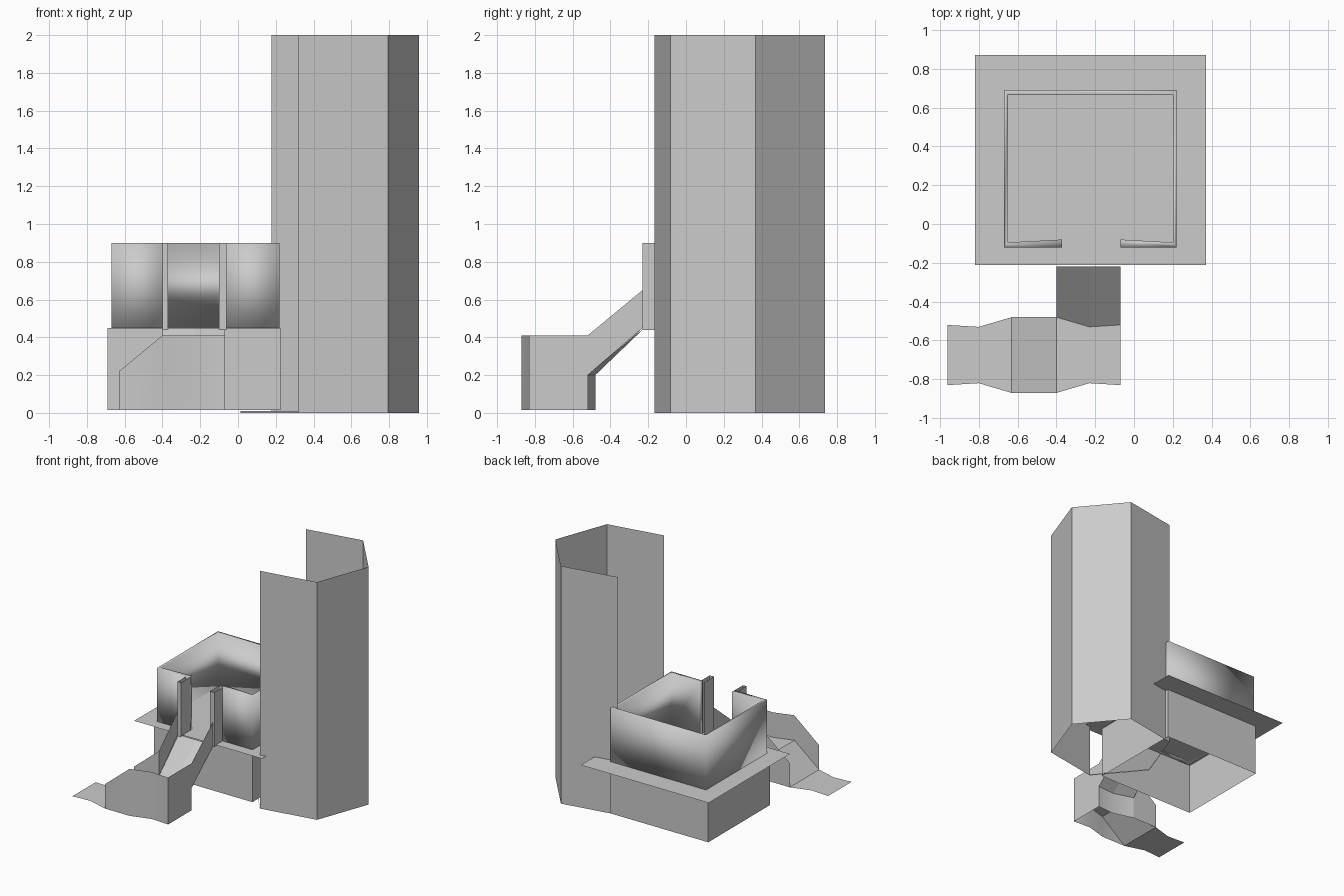
import bpy, bmesh, math

if "Cube" in bpy.data.objects:
    bpy.data.objects.remove(bpy.data.objects["Cube"])


def make(name, strips, smooth=None):
    """Join ribbons, each a pair of matching point rows, into one sheet object."""
    bm = bmesh.new()
    for low, high in strips:
        a = [bm.verts.new(p) for p in low]
        b = [bm.verts.new(p) for p in high]
        for i in range(len(a) - 1):
            bm.faces.new((a[i], a[i + 1], b[i + 1], b[i]))
    bmesh.ops.remove_doubles(bm, verts=bm.verts, dist=0.0005)
    bmesh.ops.recalc_face_normals(bm, faces=bm.faces)
    me = bpy.data.meshes.new(name)
    bm.to_mesh(me)
    bm.free()
    ob = bpy.data.objects.new(name, me)
    bpy.context.collection.objects.link(ob)
    if smooth:
        bpy.ops.object.select_all(action='DESELECT')
        ob.select_set(True)
        bpy.context.view_layer.objects.active = ob
        if smooth == 'all':
            bpy.ops.object.shade_smooth()
        else:
            bpy.ops.object.shade_smooth_by_angle(angle=math.radians(smooth))
    return ob


def at(pts, z):
    return [(x, y, z) for x, y in pts]


def upright(pts, z0, z1):
    return at(pts, z0), at(pts, z1)


G = 0.015   # lowest level of box and slide
P = 0.45    # deck level

# Hexagonal column, two sides open apart from a thin sill
hexa = [(0.485 + 0.48 * math.cos(math.radians(-110 + 60 * k)),
         0.285 + 0.48 * math.sin(math.radians(-110 + 60 * k))) for k in range(7)]
make("column_walls", [upright(hexa[:5], 0, 2)])
make("column_sill", [upright(hexa[4:], 0, 0.01)])

# Deck and open-bottomed base box
make("deck", [(at([(-0.82, -0.21), (0.37, -0.21)], P), at([(-0.82, 0.87), (0.37, 0.87)], P))])
box = [(-0.69, -0.13), (0.225, -0.13), (0.225, 0.69), (-0.69, 0.69), (-0.69, -0.13)]
make("base_box", [upright(box, G, P)])

# C-shaped railing wall with softly shaded corners
outer = [(-0.37, -0.12), (-0.67, -0.12), (-0.67, 0.69), (0.22, 0.69), (0.22, -0.12), (-0.07, -0.12)]
inner = [(-0.37, -0.08), (-0.65, -0.095), (-0.65, 0.665), (0.2, 0.665), (0.2, -0.095), (-0.07, -0.08)]
make("railing", [upright(outer, P, 0.9), upright(inner, P, 0.9),
                 (at(outer, 0.9), at(inner, 0.9)), (at(outer, P), at(inner, P)),
                 upright([outer[0], inner[0]], P, 0.9),
                 upright([outer[-1], inner[-1]], P, 0.9)], 'all')

# Hollow door posts
for side, x0, x1 in (("left", -0.40, -0.37), ("right", -0.10, -0.06)):
    make("post_" + side, [upright([(x0, -0.10), (x0, -0.23), (x1, -0.23), (x1, -0.10)], 0.44, 0.9)])

# Slide floor: chute, landing, side slope and flat exit
chute_end = [(-0.40, -0.48, 0.2), (-0.23, -0.53, 0.2), (-0.07, -0.52, 0.2)]
chute_top = [(-0.40, -0.22, P), (-0.23, -0.22, P), (-0.07, -0.22, P)]
back = chute_end[::-1] + [(-0.63, -0.48, G), (-0.80, -0.53, G), (-0.96, -0.52, G)]
front = [(-0.07, -0.83, 0.2), (-0.23, -0.82, 0.2), (-0.40, -0.87, 0.2),
         (-0.63, -0.87, G), (-0.80, -0.82, G), (-0.96, -0.83, G)]
make("slide_floor", [(chute_top, chute_end), (back, front)])

# Slide walls: outer wall around the turn, back skirt, inner wall and chute sides
turn = [(-0.07, -0.52), (-0.07, -0.83), (-0.23, -0.82), (-0.40, -0.87), (-0.63, -0.87)]
turn_top = at(turn[:4], 0.41) + [(-0.63, -0.87, 0.22)]
skirt = [(-0.07, -0.52), (-0.23, -0.53), (-0.40, -0.48)]
make("slide_walls", [
    (at(turn, G), turn_top),
    upright(skirt, G, 0.2),
    ([(-0.40, -0.48, G), (-0.63, -0.48, G)], [(-0.40, -0.48, 0.41), (-0.63, -0.48, 0.22)]),
    ([(-0.07, -0.23, P), (-0.07, -0.52, 0.2)], [(-0.07, -0.23, 0.65), (-0.07, -0.52, 0.41)]),
    ([(-0.40, -0.23, P), (-0.40, -0.48, 0.2)], [(-0.40, -0.23, 0.65), (-0.40, -0.48, 0.41)]),
], 40)
